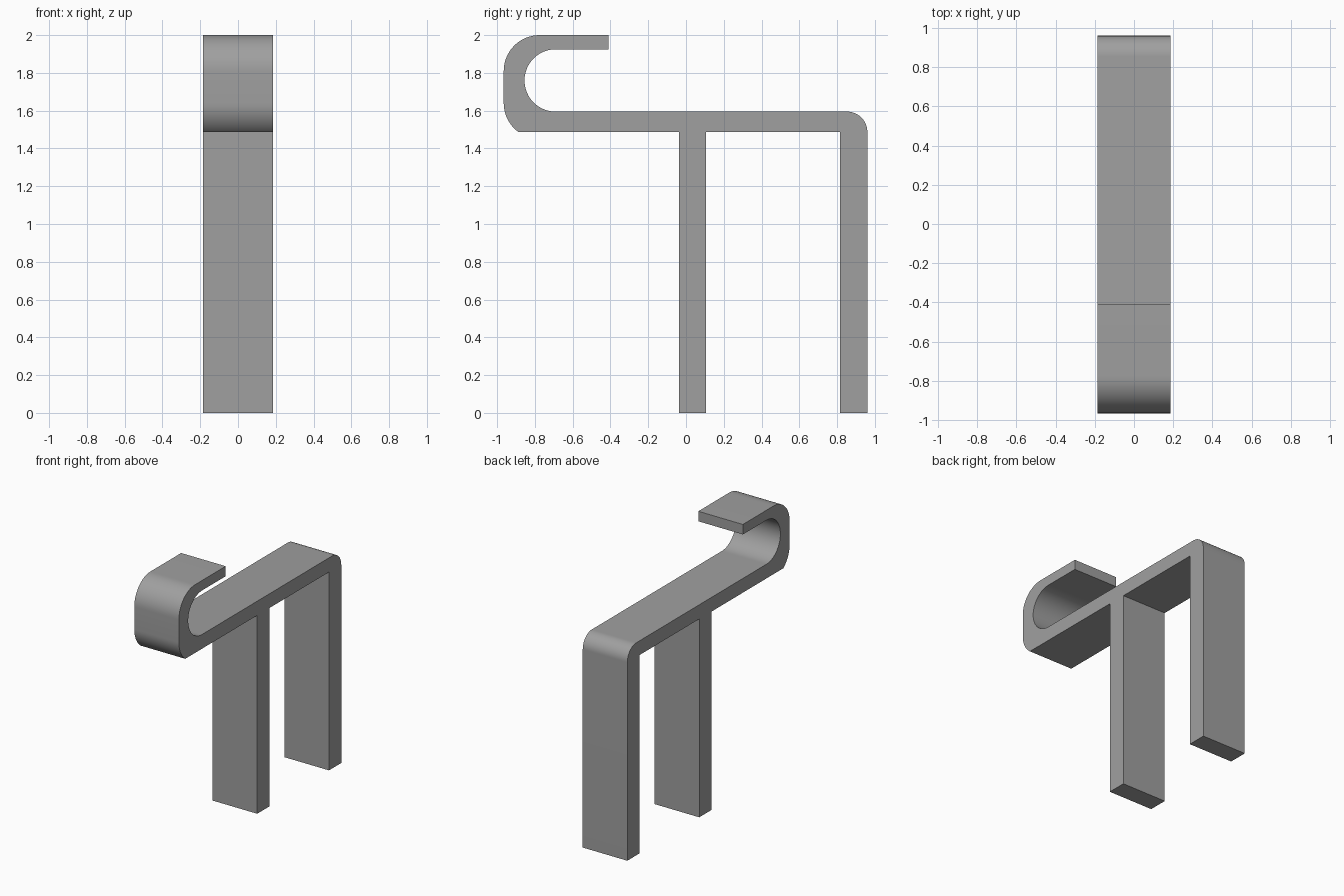
import bpy, bmesh, math

if "Cube" in bpy.data.objects:
    bpy.data.objects.remove(bpy.data.objects["Cube"])

HALF_WIDTH = 0.185


def arc(cy, cz, r, start, end, n=16):
    """Points on an arc in the y-z plane, angles in degrees."""
    angles = [math.radians(start + (end - start) * i / n) for i in range(n + 1)]
    return [(cy + r * math.cos(a), cz + r * math.sin(a)) for a in angles]


# Side profile, counter-clockwise from the foot of the back leg
profile = [(0.815, 0), (0.96, 0)]                      # back leg foot
profile += arc(0.853, 1.488, 0.107, 0, 90)             # rounded back corner
profile += arc(-0.69, 1.76, 0.165, 270, 90, 32)        # inside of the hook
profile += [(-0.41, 1.925), (-0.41, 2.0)]              # hook tip
profile += arc(-0.775, 1.81, 0.19, 90, 180)            # upper outside of the hook
profile += arc(-0.775, 1.64, 0.19, 180, 233, 12)       # lower outside of the hook
profile += [(-0.037, 1.488), (-0.037, 0),              # middle leg
            (0.107, 0), (0.107, 1.488), (0.815, 1.488)]

# Extrude the profile across the width
bm = bmesh.new()
face = bm.faces.new([bm.verts.new((-HALF_WIDTH, y, z)) for y, z in profile])
ext = bmesh.ops.extrude_face_region(bm, geom=[face])
for v in ext["geom"]:
    if isinstance(v, bmesh.types.BMVert):
        v.co.x = HALF_WIDTH
bmesh.ops.recalc_face_normals(bm, faces=bm.faces)
mesh = bpy.data.meshes.new("hook_bracket")
bm.to_mesh(mesh)
bm.free()

bracket = bpy.data.objects.new("hook_bracket", mesh)
bpy.context.collection.objects.link(bracket)

# Plain grey
grey = bpy.data.materials.new("grey")
grey.diffuse_color = (0.35, 0.35, 0.35, 1)
grey.use_nodes = True
grey.node_tree.nodes["Principled BSDF"].inputs["Base Color"].default_value = grey.diffuse_color
mesh.materials.append(grey)

# Smooth curves, sharp corners
bpy.context.view_layer.objects.active = bracket
bracket.select_set(True)
bpy.ops.object.shade_smooth_by_angle(angle=math.radians(30))
